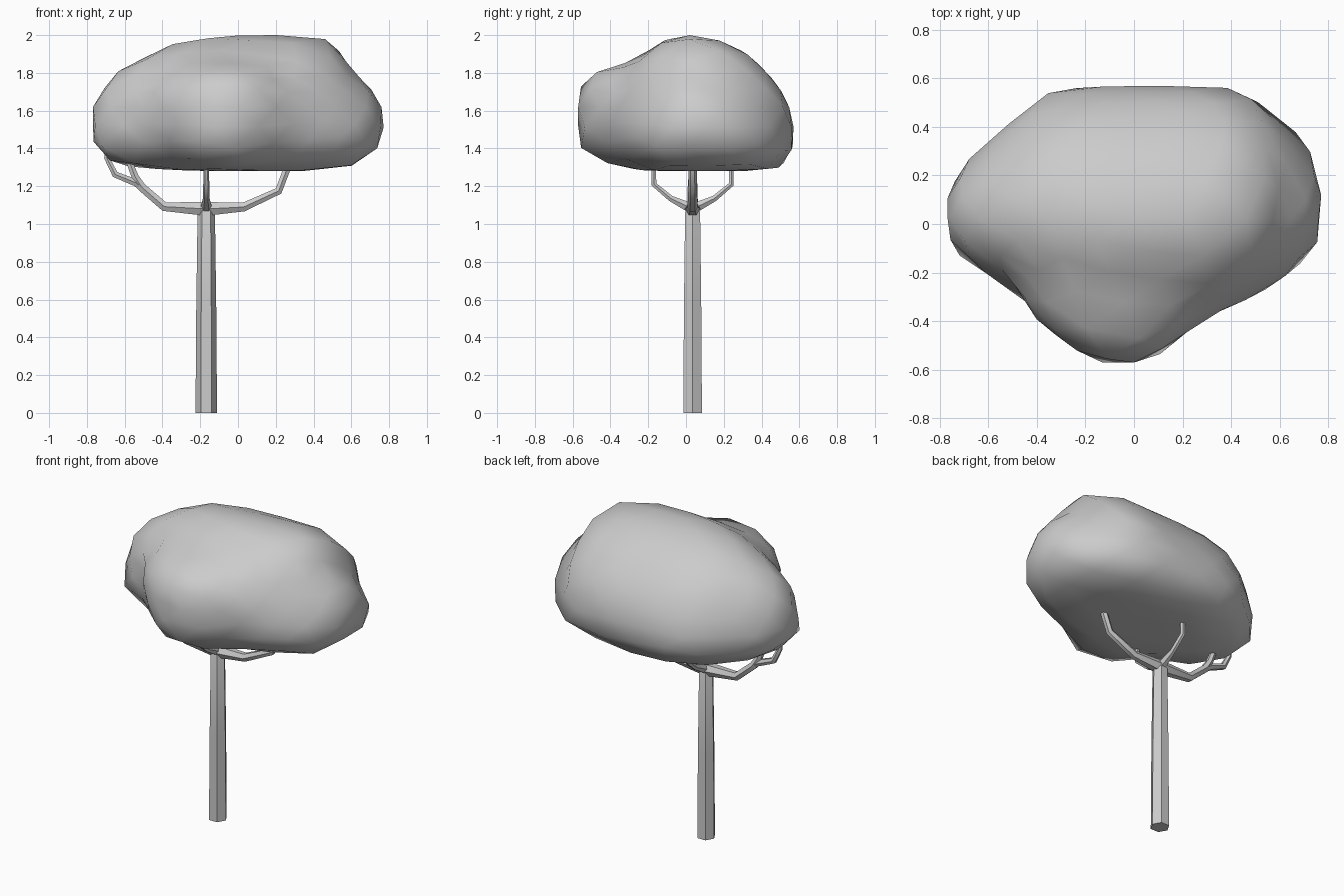
import bpy, bmesh
from mathutils import Vector
from mathutils.bvhtree import BVHTree

if "Cube" in bpy.data.objects:
    bpy.data.objects.remove(bpy.data.objects["Cube"])

TX, TY = -0.168, 0.035          # trunk axis


def finish(ob, angle):
    bpy.ops.object.select_all(action='DESELECT')
    ob.select_set(True)
    bpy.context.view_layer.objects.active = ob
    if ob.type == 'CURVE':
        bpy.ops.object.convert(target='MESH')
    bpy.ops.object.shade_smooth_by_angle(angle=angle)


def limb(name, pts):
    """Tapered eight-sided tube through (x, y, z, radius) points."""
    cu = bpy.data.curves.new(name, 'CURVE')
    cu.dimensions = '3D'
    cu.bevel_depth = 1.0
    cu.bevel_resolution = 1
    cu.use_fill_caps = True
    sp = cu.splines.new('POLY')
    sp.points.add(len(pts) - 1)
    for p, (x, y, z, r) in zip(sp.points, pts):
        p.co = (x, y, z, 1)
        p.radius = r
    ob = bpy.data.objects.new(name, cu)
    bpy.context.collection.objects.link(ob)
    finish(ob, 0.9)


# trunk
limb("trunk", [(TX, TY, 0, .057), (TX, TY, 0.55, .053), (TX, TY, 1.06, .046), (TX, TY, 1.09, .032)])

# branches left and right, then front and back
limb("left_branch", [(TX, TY, 1.08, .042), (-.39, TY, 1.092, .028), (-.51, TY, 1.195, .026),
                     (-.545, TY, 1.25, .022), (-.575, TY, 1.33, .019), (-.58, TY, 1.38, .015)])
limb("left_twig", [(-.45, TY, 1.145, .022), (-.54, TY, 1.218, .022), (-.65, TY, 1.262, .02),
                   (-.695, TY, 1.35, .016), (-.69, TY, 1.40, .014)])
limb("right_branch", [(TX, TY, 1.08, .042), (.03, TY, 1.09, .027), (.215, TY, 1.175, .023),
                      (.27, TY, 1.32, .022), (.28, TY, 1.38, .018)])
for name, y1, y2 in (("front_branch", -.08, -.17), ("back_branch", .15, .24)):
    limb(name, [(TX, TY, 1.08, .032), (TX, y1, 1.135, .018), (TX, y2, 1.21, .016),
                (TX, y2, 1.38, .014)])

# normalised lobe cross-sections: across, up
DOME = [(0, .3), (.03, .52), (.12, .77), (.23, .91), (.33, .99), (.47, 1), (.63, .94),
        (.74, .86), (.85, .72), (.93, .58), (.98, .44), (1, .27), (.98, .09), (.93, .02),
        (.8, 0), (.18, 0), (.06, .1)]
BLOCK = [(0, .45), (0, .7), (.14, .93), (.32, 1), (.68, 1), (.86, .93), (1, .7), (1, .45),
         (.9, .14), (.72, 0), (.28, 0), (.1, .14)]

# sections: position along axis, across min/max, z min/max
MAIN = [(-.775, -.03, .1, 1.45, 1.65), (-.735, -.15, .23, 1.35, 1.735), (-.59, -.22, .36, 1.30, 1.855),
        (-.35, -.34, .56, 1.285, 1.96), (-.13, -.41, .577, 1.28, 2.0), (.34, -.39, .577, 1.28, 2.008),
        (.48, -.31, .56, 1.285, 1.99), (.54, -.25, .50, 1.30, 1.96), (.575, -.18, .43, 1.32, 1.89)]
RIGHT = [(.25, -.39, .48, 1.285, 1.87), (.56, -.265, .44, 1.295, 1.84), (.68, -.20, .38, 1.32, 1.755),
         (.76, -.10, .27, 1.42, 1.66), (.775, .03, .15, 1.48, 1.58)]
FRONT = [(-.578, -.16, .06, 1.48, 1.65), (-.56, -.19, .10, 1.35, 1.785), (-.41, -.395, .25, 1.315, 1.825),
         (-.26, -.49, .38, 1.285, 1.87), (0, -.46, .4, 1.285, 1.88)]

# lobes as rounded hulls, gathered as the envelope of the crown
env = bmesh.new()
for rows, prof, along_x in ((MAIN, DOME, True), (RIGHT, DOME, True), (FRONT, BLOCK, False)):
    vs = []
    for a, b0, b1, z0, z1 in rows:
        for u, w in prof:
            b, z = b0 + (b1 - b0) * u, z0 + (z1 - z0) * w
            vs.append(env.verts.new((a, b, z) if along_x else (b, a, z)))
    res = bmesh.ops.convex_hull(env, input=vs)
    spare = [v for v in res['geom_interior'] if isinstance(v, bmesh.types.BMVert)]
    bmesh.ops.delete(env, geom=spare, context='VERTS')
bmesh.ops.triangulate(env, faces=env.faces[:])
tree = BVHTree.FromBMesh(env)
env.free()

# crown: a coarse sphere shrunk onto the envelope
crown = bmesh.new()
bmesh.ops.create_icosphere(crown, subdivisions=3, radius=1)
centre = Vector((0, 0.02, 1.62))
for v in crown.verts:
    d = Vector((v.co.x * .77, v.co.y * .57, v.co.z * .37)).normalized()
    hit = tree.ray_cast(centre + d * 3, -d)[0]
    v.co = hit if hit else centre + d * .3
bmesh.ops.smooth_vert(crown, verts=crown.verts[:], factor=.15,
                      use_axis_x=True, use_axis_y=True, use_axis_z=True)
me = bpy.data.meshes.new("leaf_crown")
crown.to_mesh(me)
crown.free()
ob = bpy.data.objects.new("leaf_crown", me)
bpy.context.collection.objects.link(ob)
finish(ob, 1.4)
